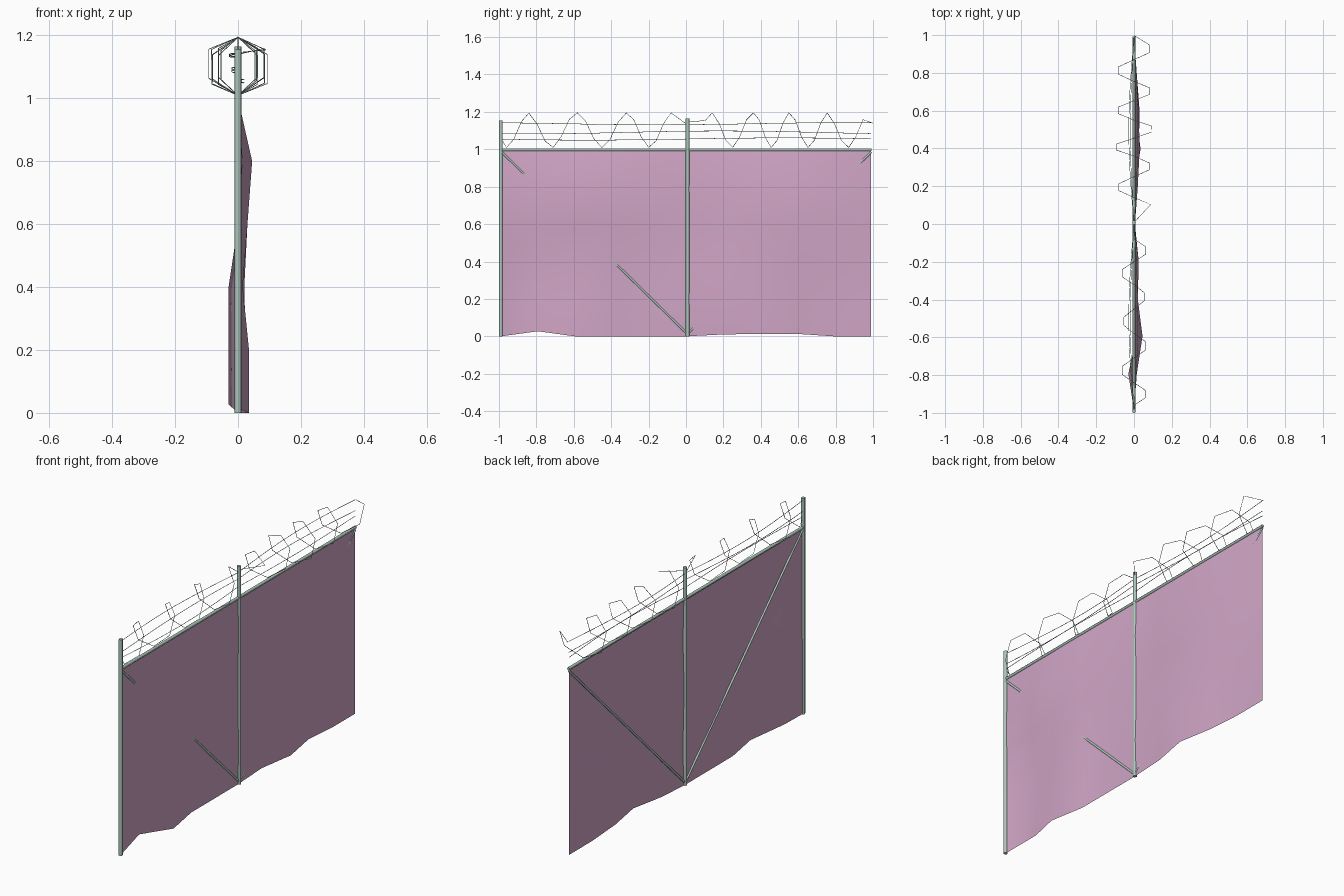
import bpy, math
from mathutils import Vector

if "Cube" in bpy.data.objects:
    bpy.data.objects.remove(bpy.data.objects["Cube"])


def material(name, rgb):
    m = bpy.data.materials.new(name)
    m.diffuse_color = (*rgb, 1)
    m.use_nodes = True
    m.node_tree.nodes["Principled BSDF"].inputs["Base Color"].default_value = m.diffuse_color
    return m


STEEL = material("pale green steel", (0.41, 0.57, 0.49))
MESH = material("pink fence mesh", (0.64, 0.38, 0.57))


def add_mesh(name, verts, faces, mat):
    me = bpy.data.meshes.new(name)
    me.from_pydata(verts, [], faces)
    me.materials.append(mat)
    ob = bpy.data.objects.new(name, me)
    bpy.context.collection.objects.link(ob)
    return ob


def tube(name, points, radius, sides, smooth=False):
    """Sweep a regular polygon along a list of points and cap the ends."""
    pts = [Vector(p) for p in points]
    n = len(pts)
    verts, faces = [], []
    side = Vector((1, 0, 0))
    for i, p in enumerate(pts):
        t = (pts[min(i + 1, n - 1)] - pts[max(i - 1, 0)]).normalized()
        side = side - t * side.dot(t)
        if side.length < 1e-4:
            side = t.orthogonal()
        side.normalize()
        up = t.cross(side)
        for k in range(sides):
            a = math.tau * k / sides
            verts.append(p + radius * (side * math.cos(a) + up * math.sin(a)))
    for i in range(n - 1):
        for k in range(sides):
            j = (k + 1) % sides
            faces.append((i * sides + k, i * sides + j,
                          (i + 1) * sides + j, (i + 1) * sides + k))
    faces.append(tuple(reversed(range(sides))))
    faces.append(tuple((n - 1) * sides + k for k in range(sides)))
    ob = add_mesh(name, verts, faces, STEEL)
    if smooth:
        for f in ob.data.polygons:
            f.use_smooth = len(f.vertices) == 4
    return ob


# Posts, top rail and diagonal braces
END = 0.99
tube("end_post", [(0, -END, 0), (0, -END, 1.155)], 0.011, 6, True)
tube("middle_post", [(0, 0.008, 0), (0, 0.008, 1.165)], 0.011, 6, True)
tube("top_rail", [(0, -END, 0.997), (0, END + 0.003, 0.997)], 0.008, 6, True)
tube("brace_near", [(0, -END, 0.99), (0, 0.005, 0.015)], 0.006, 6, True)
tube("brace_far", [(0, 0.01, 0.015), (0, END, 0.985)], 0.006, 6, True)

# Dented mesh panel: sideways bulge in hundredths, one row per fifth of the length
BULGE = [
    (0, 0, 0, 0, 0, 0),
    (-3, -3, -3, 0, 1.5, 0),
    (3.5, 3.5, 1.5, 3, 4.5, 0),
    (0, 0, 0.5, 1, 2, 0),
    (0, 0, 0, 1.5, 2.5, 0),
    (0, 0.5, 0, 0, 0.5, 0),
    (0, 2, 1.5, 1, 2, 0),
    (3.5, 2.5, 2, 2.5, 3, 0),
    (0, 1, 1.5, 3, 2.5, 0),
    (0, 0, 0.5, 1.5, 1.5, 0),
    (0, 0, 0, 0, 0, 0),
]
LIFT = {1: 0.027, 6: 0.01, 7: 0.013, 8: 0.013}   # raised spots on the bottom edge
verts, faces = [], []
for i, row in enumerate(BULGE):
    for j, b in enumerate(row):
        z = LIFT.get(i, 0) if j == 0 else j * 0.2
        verts.append((b / 100, -END + i * END / 5, z))
for i in range(10):
    for j in range(5):
        a = i * 6 + j
        faces.append((a, a + 6, a + 7, a + 1))
panel = add_mesh("mesh_panel", verts, faces, MESH)
panel.data.shade_smooth()

# Three slack strands of wire
for k, (z, sway, rise) in enumerate([(1.055, 0.02, 0.006),
                                     (1.09, -0.02, 0.008),
                                     (1.137, -0.028, -0.006)]):
    pts = []
    for i in range(21):
        y = -END + 2 * END * i / 20
        s = abs(math.sin(math.pi * (y + END) / END))
        pts.append((sway * s, y, z + rise * math.sin(y * 3 + k)))
    tube(f"wire_strand_{k + 1}", pts, 0.0016, 3)

# Loose wire coil: each value is where a turn reaches its top
TOPS = [-1.08, -0.84, -0.58, -0.32, -0.08, 0.14, 0.36, 0.55, 0.755, 0.985]
near, far = [(0, -END, 1.06)], [(0, 0.008, 1.145)]
for t, (y0, y1) in enumerate(zip(TOPS, TOPS[1:])):
    for s in range(6):
        y = y0 + (y1 - y0) * s / 6
        a = math.tau * s / 6
        rx = 0.1 if y > 0 else 0.068
        p = (-rx * math.sin(a) * (1 + 0.08 * math.sin(t * 2.3)), y,
             1.102 + 0.093 * math.cos(a + 0.15 * math.sin(t * 1.7)))
        if -0.97 < y < -0.07:
            near.append(p)
        elif y > 0.1:
            far.append(p)
near.append((0, 0.008, 1.13))
far.append((0, 0.998, 1.14))
tube("coil_near", near, 0.0016, 3)
tube("coil_far", far, 0.0016, 3)
